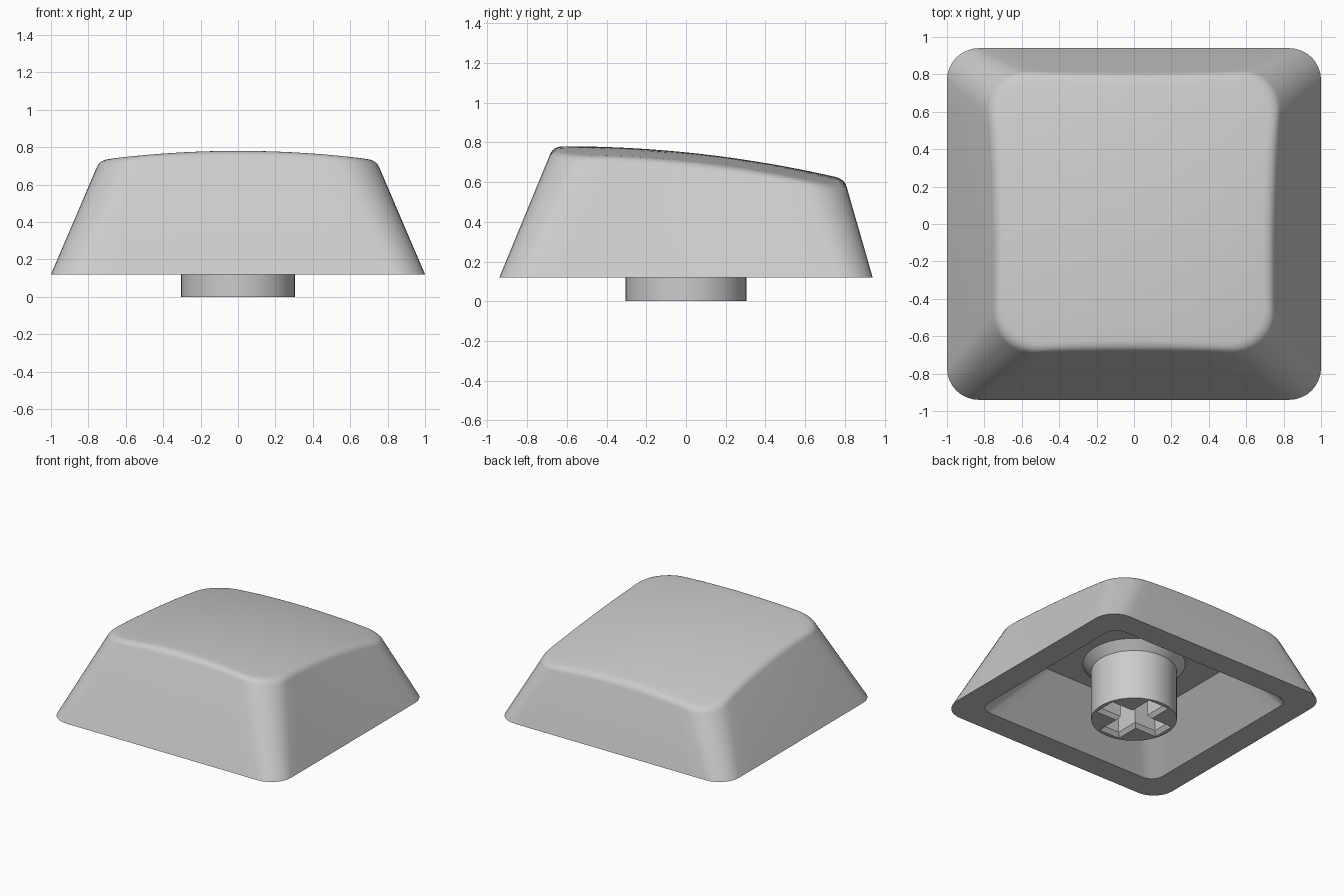
import bpy, bmesh, math
from mathutils import Vector

if "Cube" in bpy.data.objects:
    bpy.data.objects.remove(bpy.data.objects["Cube"], do_unlink=True)

plastic = bpy.data.materials.new("grey plastic")
plastic.use_nodes = True
GREY = (0.6, 0.6, 0.6, 1)
plastic.diffuse_color = GREY
plastic.node_tree.nodes["Principled BSDF"].inputs["Base Color"].default_value = GREY


def make_object(name, bm):
    bmesh.ops.recalc_face_normals(bm, faces=bm.faces)
    mesh = bpy.data.meshes.new(name)
    bm.to_mesh(mesh)
    bm.free()
    mesh.materials.append(plastic)
    obj = bpy.data.objects.new(name, mesh)
    bpy.context.collection.objects.link(obj)
    return obj


def smooth(obj):
    bpy.ops.object.select_all(action='DESELECT')
    obj.select_set(True)
    bpy.context.view_layer.objects.active = obj
    bpy.ops.object.shade_smooth_by_angle(angle=math.radians(30))


def rounded_rect(half_x, front, back, radius, z, arc=8, side=12):
    """Closed loop of points: four arcs, each followed by a straight side."""
    corners = [(half_x - radius, back - radius), (radius - half_x, back - radius),
               (radius - half_x, front + radius), (half_x - radius, front + radius)]
    arcs = []
    for k, (cx, cy) in enumerate(corners):
        angles = [(k + i / arc) * math.pi / 2 for i in range(arc + 1)]
        arcs.append([Vector((cx + radius * math.cos(a), cy + radius * math.sin(a), z))
                     for a in angles])
    loop = []
    for k in range(4):
        start, end = arcs[k][-1], arcs[(k + 1) % 4][0]
        loop += arcs[k] + [start.lerp(end, i / side) for i in range(1, side)]
    return loop


def loft(rings):
    """Skin a list of equal loops and cap both ends."""
    bm = bmesh.new()
    loops = [[bm.verts.new(p) for p in ring] for ring in rings]
    n = len(loops[0])
    for a, b in zip(loops, loops[1:]):
        for i in range(n):
            j = (i + 1) % n
            bm.faces.new((a[i], a[j], b[j], b[i]))
    bm.faces.new(loops[0])
    bm.faces.new(loops[-1])
    return bm


def crown(x, y):
    """Height of the domed, backward sloping top."""
    return 0.78 - 0.084 * (y + 0.6) ** 2 - 0.09 * x * x


def meet_crown(low, high):
    """Point where a wall line reaches the top surface."""
    a, b = 0.0, 1.0
    for _ in range(30):
        m = (a + b) / 2
        p = low.lerp(high, m)
        a, b = (m, b) if p.z < crown(p.x, p.y) else (a, m)
    return low.lerp(high, a)


# Cap: ceiling, cavity wall, rim, outer wall, rounded edge and crown in one skin
BASE, CEILING, FILLET, STEPS = 0.12, 0.455, 0.042, 6
FRONT, BACK = -0.66, 0.745
ceiling = rounded_rect(0.54, -0.45, 0.56, 0.14, CEILING)
rim_in = rounded_rect(0.81, -0.75, 0.75, 0.10, BASE)
rim_out = rounded_rect(1.0, -0.94, 0.94, 0.17, BASE)
wall_top = rounded_rect(0.718, FRONT, BACK, 0.24, 0.80)
for p in wall_top:  # side walls lean in more towards the back
    p.x *= 1 - 0.075 * (p.y - FRONT) / (BACK - FRONT)
edge = [meet_crown(a, b) for a, b in zip(rim_out, wall_top)]
centre = Vector((0, 0.06, 0))

below, inside = [], []
for foot, e in zip(rim_out, edge):
    below.append(e + (foot - e).normalized() * FILLET)
    inward = Vector((centre.x - e.x, centre.y - e.y, 0)).normalized()
    p = e + inward * FILLET * 1.2
    inside.append(Vector((p.x, p.y, crown(p.x, p.y))))

rings = [ceiling, rim_in, rim_out]
for s in range(STEPS + 1):
    t = s / STEPS
    rings.append([b * (1 - t) ** 2 + e * 2 * t * (1 - t) + p * t * t
                  for b, e, p in zip(below, edge, inside)])
for k in range(1, 13):
    ring = [p.lerp(centre, k / 12.5) for p in inside]
    rings.append([Vector((p.x, p.y, crown(p.x, p.y))) for p in ring])
smooth(make_object("cap", loft(rings)))

# Stem: round post flaring out to meet the ceiling
SIDES = 48


def circle(radius, z):
    return [Vector((radius * math.cos(i * math.tau / SIDES),
                    radius * math.sin(i * math.tau / SIDES), z)) for i in range(SIDES)]


stem = make_object("stem", loft([circle(0.305, 0), circle(0.305, 0.39),
                                 circle(0.365, CEILING)]))


# Cross-shaped socket with a chamfered mouth, cut into the stem
def cross(arm, half, z):
    loop = []
    for k in range(4):
        c, s = round(math.cos(k * math.pi / 2)), round(math.sin(k * math.pi / 2))
        loop += [Vector((x * c - y * s, x * s + y * c, z))
                 for x, y in ((arm, -half), (arm, half), (half, half))]
    return loop


socket = make_object("socket_cutter", loft([cross(0.275, 0.09, -0.05), cross(0.275, 0.09, 0),
                                            cross(0.25, 0.068, 0.03), cross(0.25, 0.068, 0.38)]))
socket.hide_render = True
cut = stem.modifiers.new("socket", 'BOOLEAN')
cut.operation, cut.solver, cut.object = 'DIFFERENCE', 'EXACT', socket
bpy.context.view_layer.objects.active = stem
bpy.ops.object.modifier_apply(modifier=cut.name)
bpy.data.objects.remove(socket, do_unlink=True)
smooth(stem)
